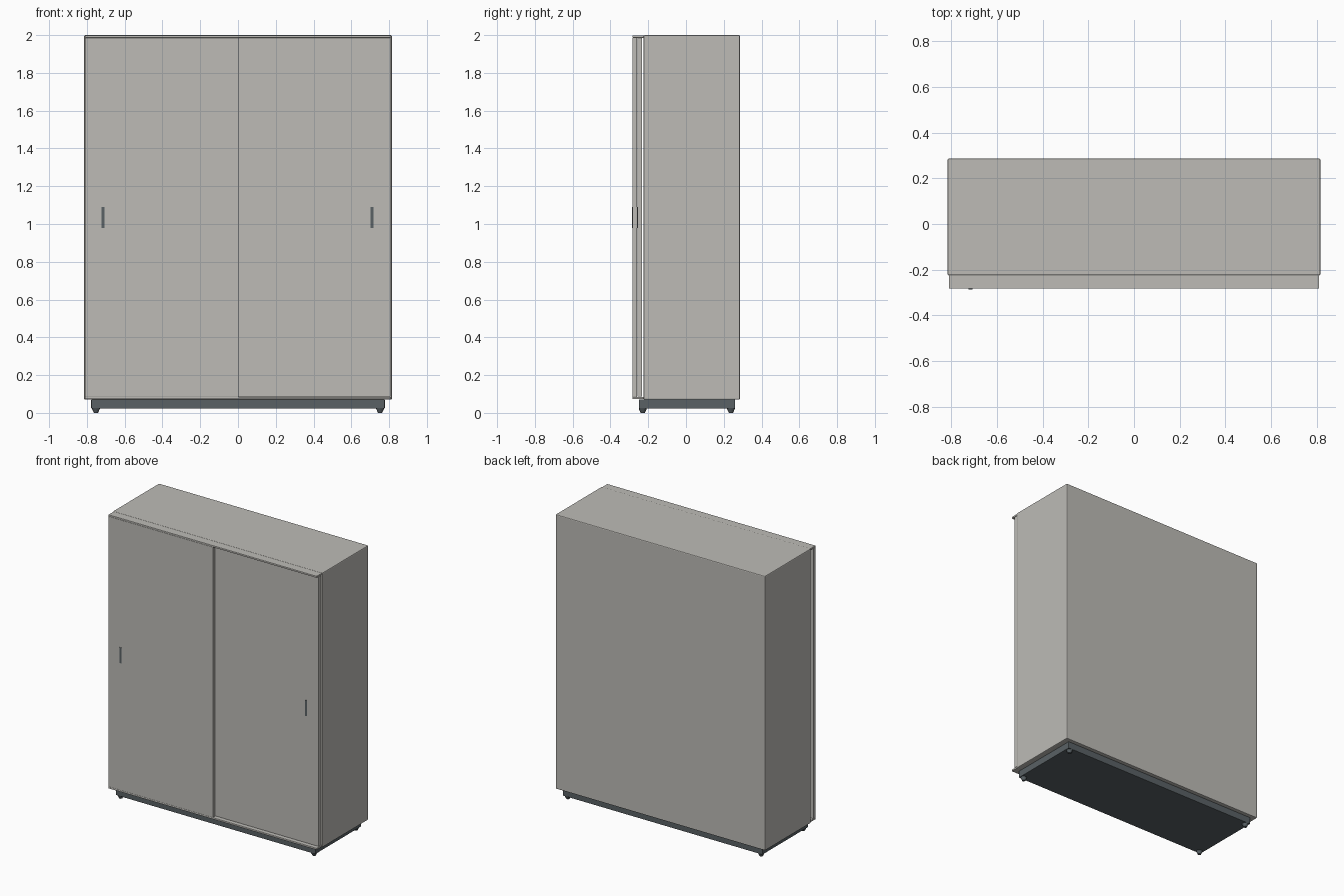
import bpy
import bmesh

if "Cube" in bpy.data.objects:
    bpy.data.objects.remove(bpy.data.objects["Cube"])


def material(name, rgb):
    m = bpy.data.materials.new(name)
    m.diffuse_color = (*rgb, 1.0)
    m.use_nodes = True
    m.node_tree.nodes["Principled BSDF"].inputs["Base Color"].default_value = m.diffuse_color
    return m


WARM_GREY = material("warm grey", (0.51, 0.50, 0.47))
SLATE = material("dark slate", (0.10, 0.12, 0.13))


def finish(name, bm, mat, bevel=0.0):
    mesh = bpy.data.meshes.new(name)
    bm.to_mesh(mesh)
    bm.free()
    mesh.materials.append(mat)
    ob = bpy.data.objects.new(name, mesh)
    bpy.context.collection.objects.link(ob)
    if bevel:
        mod = ob.modifiers.new("soft edges", 'BEVEL')
        mod.width = bevel
        mod.segments = 2
    return ob


def box(name, x, y, z, mat, bevel=0.0):
    """Box from (min, max) pairs on each axis."""
    bm = bmesh.new()
    bmesh.ops.create_cube(bm, size=1.0)
    for v in bm.verts:
        v.co = [a[0] if c < 0 else a[1] for c, a in zip(v.co, (x, y, z))]
    return finish(name, bm, mat, bevel)


# Cabinet carcass
box("cabinet_body", (-0.815, 0.815), (-0.225, 0.286), (0.07, 2.0), WARM_GREY, 0.006)

# Sliding tracks above and below the doors
box("top_track", (-0.81, 0.81), (-0.283, -0.223), (1.986, 1.998), WARM_GREY, 0.002)
box("bottom_track", (-0.81, 0.81), (-0.283, -0.223), (0.073, 0.085), WARM_GREY, 0.002)

# Left door runs in front of the right door
box("left_door", (-0.81, 0.003), (-0.283, -0.26), (0.085, 1.986), WARM_GREY, 0.001)
box("right_door", (-0.01, 0.808), (-0.257, -0.232), (0.087, 1.984), WARM_GREY, 0.001)

# Slim vertical handles
for name, x, y in (("left_handle", -0.715, -0.283), ("right_handle", 0.71, -0.257)):
    box(name, (x - 0.008, x + 0.008), (y - 0.003, y + 0.003), (0.98, 1.09), SLATE)

# Recessed plinth
box("plinth", (-0.777, 0.777), (-0.25, 0.26), (0.022, 0.071), SLATE, 0.003)

# Tapered feet under the corners
for side, x in (("left", -0.752), ("right", 0.752)):
    for end, y in (("front", -0.229), ("back", 0.238)):
        bm = bmesh.new()
        bmesh.ops.create_cone(bm, cap_ends=True, segments=16,
                              radius1=0.011, radius2=0.022, depth=0.024)
        bmesh.ops.translate(bm, verts=bm.verts, vec=(x, y, 0.012))
        finish(f"{end}_{side}_foot", bm, SLATE)
